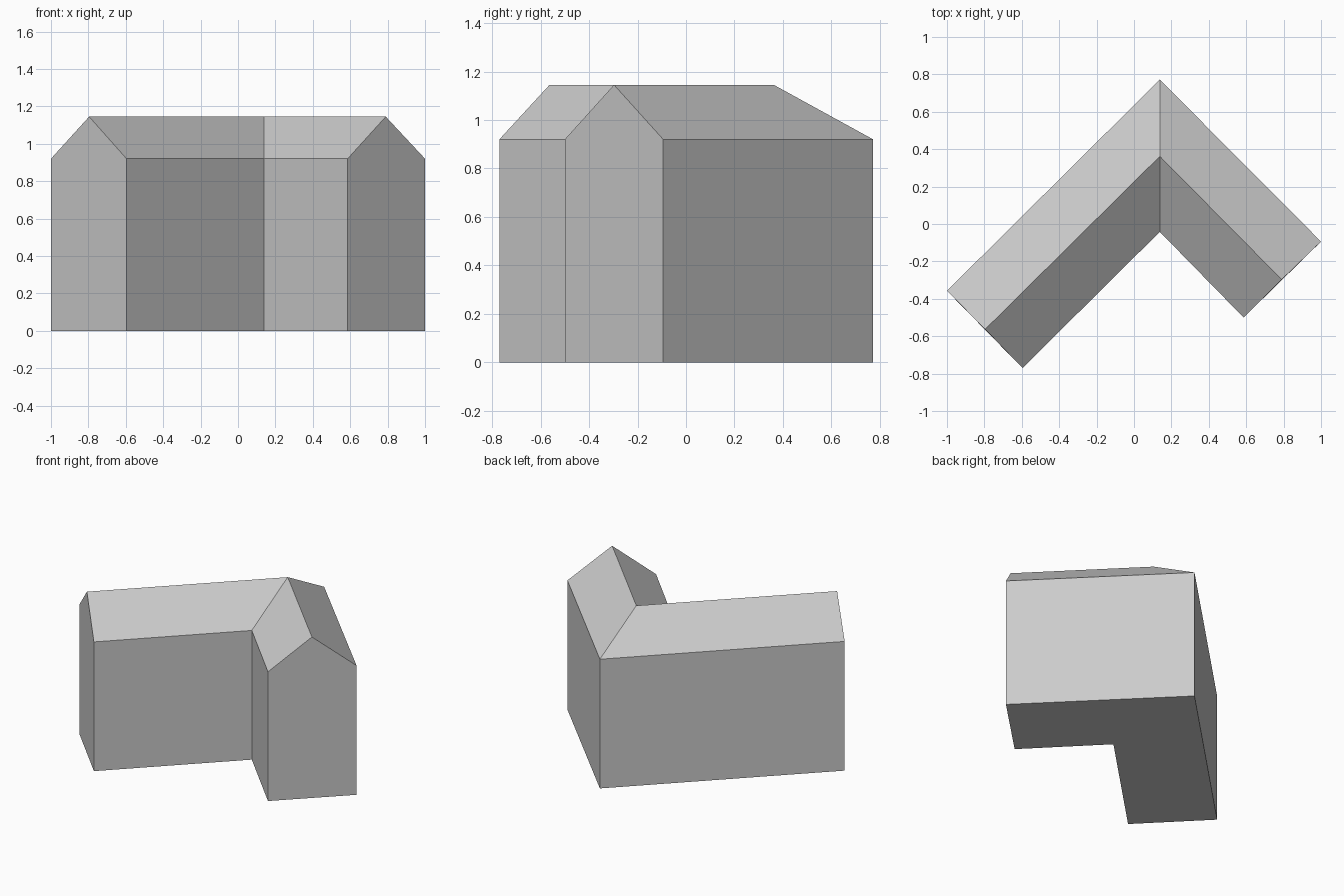
import bpy
import bmesh

cube = bpy.data.objects.get("Cube")
if cube:
    bpy.data.objects.remove(cube, do_unlink=True)

EAVE, RIDGE = 0.92, 1.145

# Plan stations: outer wall, ridge and inner wall at each end and at the corner
STATIONS = [
    ((-1.0, -0.357), (-0.796, -0.563), (-0.596, -0.77)),
    ((0.138, 0.772), (0.138, 0.362), (0.138, -0.042)),
    ((1.0, -0.094), (0.79, -0.297), (0.586, -0.5)),
]

grey = bpy.data.materials.new("light grey")
grey.use_nodes = True
colour = (0.6, 0.6, 0.6, 1.0)
grey.diffuse_color = colour
grey.node_tree.nodes["Principled BSDF"].inputs["Base Color"].default_value = colour


def gable_section(bm, outer, ridge, inner):
    """House-shaped ring: outer foot, outer eave, ridge, inner eave, inner foot."""
    points = [(*outer, 0), (*outer, EAVE), (*ridge, RIDGE), (*inner, EAVE), (*inner, 0)]
    return [bm.verts.new(p) for p in points]


# Two gabled wings joined by a mitre at the corner
bm = bmesh.new()
rings = [gable_section(bm, *station) for station in STATIONS]
for a, b in zip(rings, rings[1:]):
    for i in range(len(a)):
        j = (i + 1) % len(a)
        bm.faces.new((a[i], a[j], b[j], b[i]))

# Gable end walls
bm.faces.new(rings[0])
bm.faces.new(rings[-1])
bmesh.ops.recalc_face_normals(bm, faces=bm.faces)

mesh = bpy.data.meshes.new("l_shaped_house")
bm.to_mesh(mesh)
bm.free()
mesh.materials.append(grey)
house = bpy.data.objects.new("l_shaped_house", mesh)
bpy.context.collection.objects.link(house)
